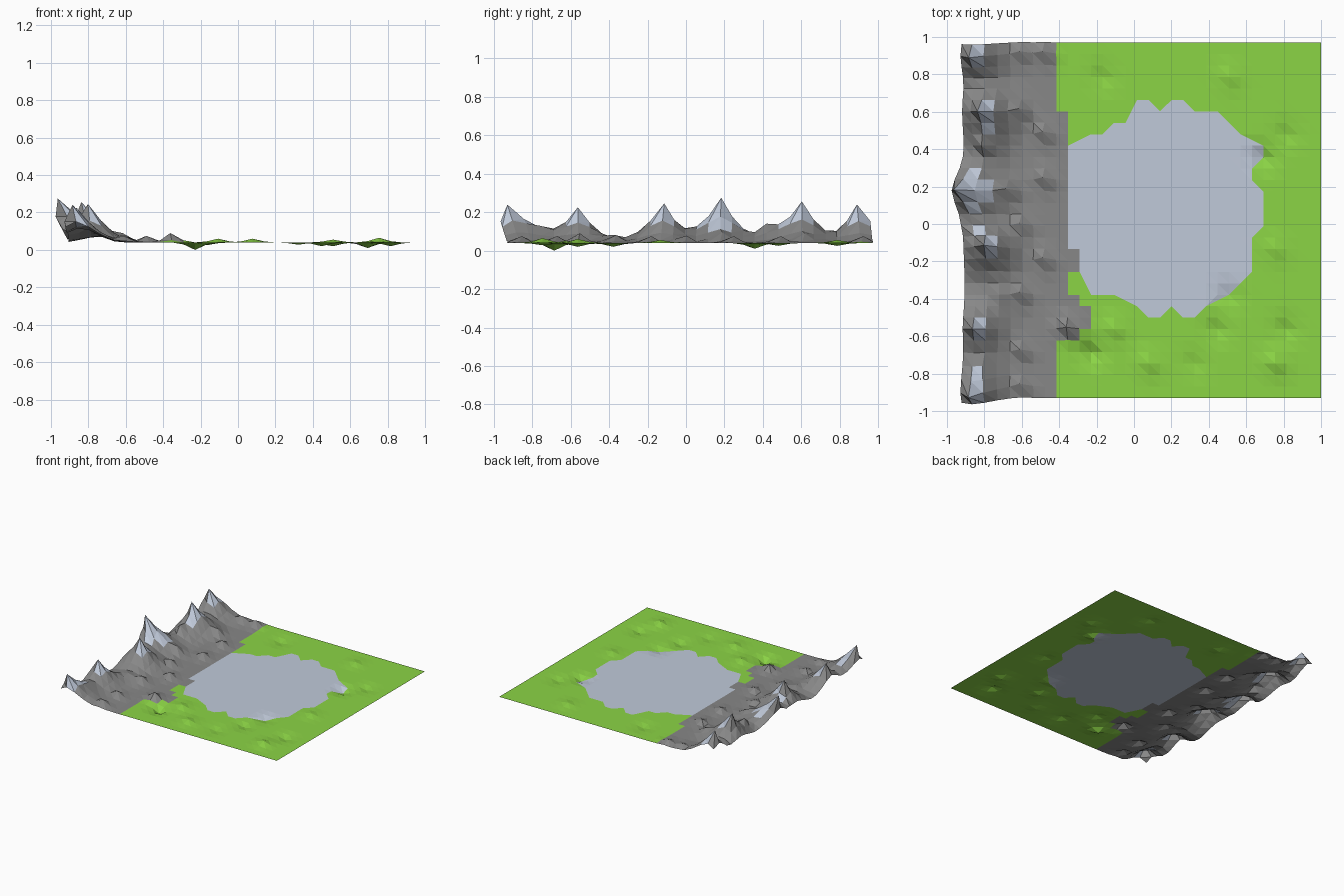
import bpy
from mathutils import Vector, geometry

if "Cube" in bpy.data.objects:
    bpy.data.objects.remove(bpy.data.objects["Cube"])

N = 31                                  # cells per side of the landscape sheet
X0, Y0, SX, SY, BASE = -0.905, -0.93, 1.905 / 31, 1.90 / 31, 0.04


def material(name, rgb):
    m = bpy.data.materials.new(name)
    m.diffuse_color = (*rgb, 1)
    m.use_nodes = True
    m.node_tree.nodes["Principled BSDF"].inputs["Base Color"].default_value = m.diffuse_color
    return m


grass = material("grass green", (0.26, 0.66, 0.06))
rock = material("rock grey", (0.245, 0.245, 0.245))
ice = material("ice blue grey", (0.53, 0.59, 0.70))

# Pulled points: grid column, row, shift (x, y, z), radius of influence
pulls = [
    (1, 30, (-0.04, -0.02, 0.20), 0.25), (2, 25, (-0.055, 0.0, 0.215), 0.25),
    (1, 18, (-0.12, 0.01, 0.235), 0.26), (2, 13, (-0.02, 0.02, 0.205), 0.25),
    (1, 6, (-0.02, 0.0, 0.185), 0.25), (1, 1, (-0.04, -0.06, 0.195), 0.25),
    (2, 22, (-0.03, 0.0, 0.085), 0.20), (3, 9, (0.0, 0.0, 0.04), 0.20),
    (2, 3, (-0.02, 0.0, 0.04), 0.20), (0, 15, (-0.01, 0.0, 0.03), 0.2),
]
# Foothill knolls
for i, j in [(5, 30), (5, 9), (5, 4), (5, 1), (7, 30), (7, 23), (7, 19),
             (7, 12), (5, 25), (4, 18), (5, 15)]:
    pulls.append((i, j, (-0.015, 0.015, 0.035), 0.11))
pulls.append((9, 6, (-0.01, 0.01, 0.05), 0.12))
# Meadow bumps and dips
for i, j, h in [(11, 4, -0.04), (26, 21, -0.03), (23, 9, -0.02), (22, 6, -0.02),
                (28, 6, -0.02), (27, 3, 0.025), (28, 23, -0.015), (16, 3, 0.02),
                (13, 6, 0.02), (23, 28, 0.015), (12, 28, -0.015), (27, 13, 0.015),
                (20, 3, -0.012)]:
    pulls.append((i, j, (0, 0, h), 0.13))


def place(i, j):
    """Grid point after all the pulls, with a sharp falloff."""
    p = Vector((X0 + i * SX, Y0 + j * SY, BASE))
    out = p.copy()
    for a, b, d, r in pulls:
        dist = (Vector((X0 + a * SX, Y0 + b * SY, BASE)) - p).length
        if dist < r:
            out += Vector(d) * (1 - dist / r) ** 2
    return out


# Lake shore, in grid columns and rows
shore = [(9, 22), (11, 23), (12, 23), (13, 24), (14, 24), (15, 26), (16, 26),
         (17, 25), (18, 26), (19, 26), (20, 25), (22, 25), (23, 24), (24, 23),
         (26, 22), (26, 21), (25, 20), (25, 19), (26, 18), (26, 15), (25, 14),
         (25, 11), (23, 9), (21, 8), (20, 7), (19, 7), (18, 8), (17, 7), (16, 7),
         (15, 8), (13, 9), (11, 9), (10, 11), (10, 13), (9, 13)]


def in_lake(x, y):
    inside = False
    for (ax, ay), (bx, by) in zip(shore, shore[1:] + shore[:1]):
        if (ay > y) != (by > y) and x < ax + (y - ay) * (bx - ax) / (by - ay):
            inside = not inside
    return inside


def is_rock(i, j):
    """Stepped edge between mountains and meadow."""
    return (i < 8 or (i == 8 and 5 <= j < 25)
            or (i == 9 and (j in (11, 12) or 5 <= j < 9))
            or (i == 10 and 6 <= j < 8))


def is_snow(i, j):
    """High cells that slope towards the lake."""
    a, b, c, d = (place(i + u, j + v).z for u, v in ((0, 0), (0, 1), (1, 0), (1, 1)))
    return (a + b + c + d) / 4 > 0.128 and a + b > c + d - 0.02


# Triangulate the grid so that it follows the shore
pts = [Vector((i, j)) for j in range(N + 1) for i in range(N + 1)]
loop = [j * (N + 1) + i for i, j in shore]
edges = list(zip(loop, loop[1:] + loop[:1]))
flat, _, tris, *_ = geometry.delaunay_2d_cdt(pts, edges, [], 0, 1e-5)
verts = [place(p.x, p.y) for p in flat]

parts = {"mountains": [], "meadow": [], "lake": []}
snow = []
for t in tris:
    c = sum((flat[k] for k in t), Vector((0, 0))) / 3
    cell = int(c.x), int(c.y)
    if in_lake(c.x, c.y):
        parts["lake"].append(t)
    elif is_rock(*cell):
        parts["mountains"].append(t)
        snow.append(is_snow(*cell))
    else:
        parts["meadow"].append(t)

# One object per part
for name, mats in (("mountains", [rock, ice]), ("meadow", [grass]), ("lake", [ice])):
    used = sorted({k for t in parts[name] for k in t})
    new = {k: n for n, k in enumerate(used)}
    me = bpy.data.meshes.new(name)
    me.from_pydata([verts[k] for k in used], [], [[new[k] for k in t] for t in parts[name]])
    for m in mats:
        me.materials.append(m)
    if name == "mountains":
        for poly, s in zip(me.polygons, snow):
            poly.material_index = int(s)
    bpy.context.collection.objects.link(bpy.data.objects.new(name, me))
